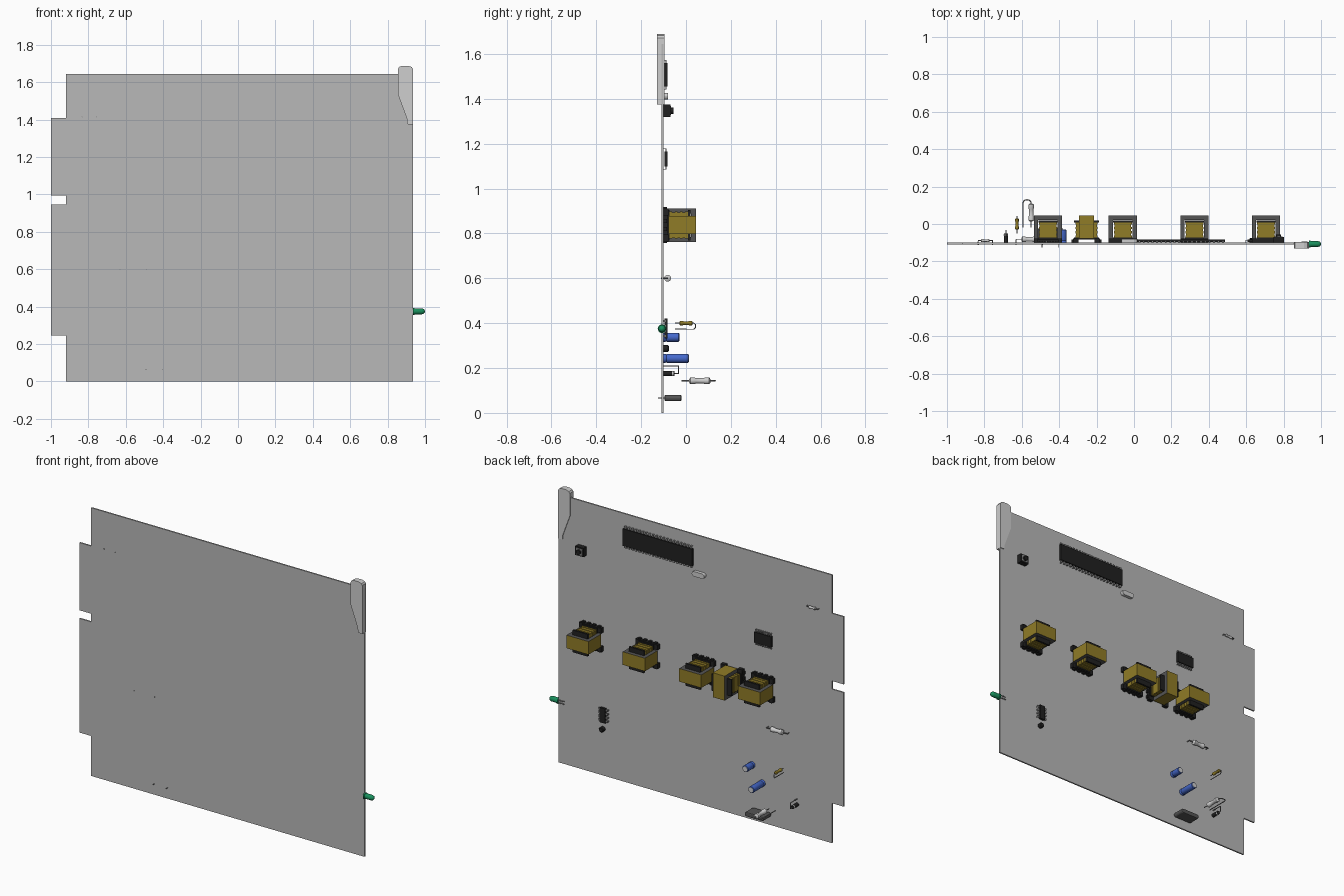
import bpy, bmesh, math
from mathutils import Vector

cube = bpy.data.objects.get("Cube")
if cube:
    bpy.data.objects.remove(cube)


def material(name, *rgb):
    m = bpy.data.materials.new(name)
    m.use_nodes = True
    m.diffuse_color = (*rgb, 1)
    m.node_tree.nodes["Principled BSDF"].inputs["Base Color"].default_value = (*rgb, 1)
    return m


BOARD = material("board grey", .48, .48, .48)
LIGHT = material("light grey", .62, .62, .62)
STEEL = material("lead steel", .25, .25, .25)
DARK = material("dark grey", .09, .09, .09)
BLACK = material("plastic black", .015, .015, .015)
GOLD = material("winding gold", .28, .20, .02)
BLUE = material("sleeve blue", .06, .14, .60)
GREEN = material("lens green", .01, .28, .11)
BACK = -.1  # component face of the board


def finish(bm, name, *mats, smooth=False):
    bmesh.ops.recalc_face_normals(bm, faces=bm.faces)
    me = bpy.data.meshes.new(name)
    bm.to_mesh(me)
    bm.free()
    for m in mats:
        me.materials.append(m)
    ob = bpy.data.objects.new(name, me)
    bpy.context.collection.objects.link(ob)
    if smooth:
        bpy.ops.object.select_all(action='DESELECT')
        ob.select_set(True)
        bpy.context.view_layer.objects.active = ob
        bpy.ops.object.shade_smooth_by_angle(angle=math.radians(40))
    return ob


def add_box(bm, x, y, z, mat=0):
    """Box from three (low, high) ranges."""
    vs = bmesh.ops.create_cube(bm, size=1)["verts"]
    for v in vs:
        v.co = [(a + b) / 2 + c * (b - a) for c, (a, b) in zip(v.co, (x, y, z))]
    for f in {f for v in vs for f in v.link_faces}:
        f.material_index = mat


def box(name, mat, x, y, z):
    bm = bmesh.new()
    add_box(bm, x, y, z)
    return finish(bm, name, mat)


def plate(name, mat, outline, y0, y1):
    """Outline in x, z pushed along y."""
    bm = bmesh.new()
    face = bm.faces.new([bm.verts.new((x, y0, z)) for x, z in outline])
    out = bmesh.ops.extrude_face_region(bm, geom=[face])["geom"]
    bmesh.ops.translate(bm, vec=(0, y1 - y0, 0), verts=[v for v in out if isinstance(v, bmesh.types.BMVert)])
    return finish(bm, name, mat)


def turned(name, mat, profile, start, axis, sides=20):
    """Solid of revolution; profile is (distance along axis, radius)."""
    bm = bmesh.new()
    rot = Vector((0, 0, 1)).rotation_difference(Vector(axis))
    rings = []
    for d, r in profile:
        rings.append([bm.verts.new(Vector(start) + rot @ Vector(
            (r * math.cos(k * math.tau / sides), r * math.sin(k * math.tau / sides), d))) for k in range(sides)])
    for a, b in zip(rings, rings[1:]):
        for k in range(sides):
            bm.faces.new((a[k], a[k - 1], b[k - 1], b[k]))
    bm.faces.new(rings[0])
    bm.faces.new(rings[-1])
    return finish(bm, name, mat, smooth=True)


def wire(name, points, r=.003):
    cu = bpy.data.curves.new(name, 'CURVE')
    cu.dimensions = '3D'
    cu.bevel_depth, cu.bevel_resolution, cu.use_fill_caps = r, 1, True
    sp = cu.splines.new('POLY')
    sp.points.add(len(points) - 1)
    for p, co in zip(sp.points, points):
        p.co = (*co, 1)
    cu.materials.append(STEEL)
    bpy.context.collection.objects.link(bpy.data.objects.new(name, cu))


def dumbbell(length, r):
    return [(0, r * .5), (length * .06, r), (length * .25, r), (length * .32, r * .8),
            (length * .68, r * .8), (length * .75, r), (length * .94, r), (length, r * .5)]


def stadium(cx, cz, w, h, n=8):
    pts = []
    for side in (1, -1):
        for k in range(n + 1):
            a = -math.pi / 2 + math.pi * k / n
            pts.append((cx + side * ((w - h) / 2 + h / 2 * math.cos(a)), cz + side * h / 2 * math.sin(a)))
    return pts


# Board with edge tabs, and the ejector handle
plate("circuit_board", BOARD, [(-.92, 0), (.935, 0), (.935, 1.645), (-.92, 1.645), (-.92, 1.41), (-1, 1.41),
      (-1, .995), (-.92, .995), (-.92, .945), (-1, .945), (-1, .245), (-.92, .245)], -.109, BACK)
plate("ejector_handle", LIGHT, [(.905, 1.38), (.91, 1.375), (.935, 1.375), (.935, 1.672), (.928, 1.682), (.91, 1.688),
      (.88, 1.688), (.862, 1.682), (.855, 1.672), (.855, 1.535), (.903, 1.405)], -.13, -.095)


# Transformers: three-legged core, bobbin flanges, coil and pin rails
def transformer(name, cx, cz, turn=False):
    bm = bmesh.new()
    for x in ((-.075, -.052), (.052, .075)):
        add_box(bm, x, (-.078, .045), (-.04, .04))
    add_box(bm, (-.052, .052), (.022, .045), (-.04, .04))
    bm.normal_update()
    for f in bm.faces:
        f.material_index = 1 if abs(f.normal.z) > .9 else 0
    for y in ((-.083, -.073), (.008, .02)):
        add_box(bm, (-.051, .051), y, (-.068, .068), 2)
    for i in range(7):  # stacked winding layers
        y, e = -.073 + i * .0116, .003 * (i % 2)
        add_box(bm, (-.048 + e, .048 - e), (y, y + .0116), (-.06 + e, .06 - e), 0)
    for s in (-1, 1):
        add_box(bm, (-.075, .075), (BACK, -.078), sorted((s * .042, s * .073)), 2)
        for i in range(4):
            x = -.054 + i * .036
            add_box(bm, (x - .009, x + .009), (BACK, -.084), sorted((s * .073, s * .08)), 2)
    ob = finish(bm, name, GOLD, DARK, BLACK)
    ob.location = (cx, 0, cz)
    if turn:
        ob.rotation_euler.y = math.pi / 2


for i, x in enumerate((.705, .323, -.06, -.46)):
    transformer(f"transformer_{i + 1}", x, .837)
transformer("transformer_turned", -.254, .837, True)


# Chips with two rows of bent legs
def chip(name, cx, cz, length, width, count, upright=False):
    bm = bmesh.new()
    add_box(bm, (-length / 2, length / 2), (BACK + .004, -.082), (-width / 2, width / 2), 0)
    step = length / count
    for i in range(count):
        x = -length / 2 + step * (i + .5)
        for s in (-1, 1):
            z = s * width / 2
            add_box(bm, (x - step * .28, x + step * .28), (-.092, -.088), sorted((z, z + s * .014)), 1)
            add_box(bm, (x - step * .2, x + step * .2), (BACK, -.088), sorted((z + s * .011, z + s * .014)), 1)
    ob = finish(bm, name, BLACK, STEEL)
    ob.location = (cx, 0, cz)
    if upright:
        ob.rotation_euler.y = math.pi / 2


chip("processor_chip", .252, 1.507, .47, .105, 20)
chip("logic_chip", -.462, 1.132, .115, .066, 8)
chip("driver_chip", .625, .376, .09, .036, 4, True)

# Push button
box("button_body", BLACK, (.745, .801), (BACK, -.07), (1.32, 1.374))
box("button_plate", STEEL, (.752, .794), (-.07, -.067), (1.327, 1.367))
turned("button_knob", BLACK, [(0, .014), (.014, .014)], (.773, -.07, 1.347), (0, 1, 0))

# Low crystal can and small black sensor
plate("crystal_can", LIGHT, stadium(-.025, 1.412, .085, .03), BACK, -.08)
turned("round_sensor", BLACK, [(0, .015), (.02, .015), (.024, .011)], (.632, BACK, .287), (0, 1, 0))

# Flat-lying axial parts
for name, x, z, body, r, reach in (("upper_resistor", -.795, 1.415, .046, .008, .038),
                                   ("middle_resistor", -.56, .6, .085, .015, .07)):
    y = BACK + r + .003
    turned(name, LIGHT, dumbbell(body, r), (x - body / 2, y, z), (1, 0, 0))
    wire(name + "_lead", [(x - reach, -.112, z), (x - reach, y, z), (x + reach, y, z), (x + reach, -.112, z)])

# Electrolytic capacitors
for name, x, z, top in (("short_capacitor", -.38, .337, -.03), ("tall_capacitor", -.449, .243, .012)):
    h = top - BACK
    turned(name, BLUE, [(0, .02), (.008, .02), (.012, .018), (.016, .02), (h - .003, .02), (h, .017)], (x, BACK, z), (0, 1, 0))
    turned(name + "_top", LIGHT, [(0, .016), (.002, .016)], (x, top - .001, z), (0, 1, 0))

# Standing resistors with hooked leads
turned("gold_resistor", GOLD, dumbbell(.06, .01), (-.626, -.03, .4), (0, 1, 0))
wire("gold_resistor_lead", [(-.626, -.05, .4), (-.626, .035, .4), (-.626, .042, .394), (-.626, .042, .38),
                            (-.626, .035, .373), (-.626, -.05, .373)], .0025)
turned("white_resistor", LIGHT, dumbbell(.095, .015), (-.55, .014, .143), (0, 1, 0))
wire("white_resistor_lead", [(-.55, -.02, .143), (-.55, .115, .143), (-.557, .126, .143), (-.572, .13, .143),
                             (-.587, .126, .143), (-.593, .115, .143), (-.593, -.02, .143)])

# Standing diode with band, and its hooked lead
turned("diode", BLACK, [(0, .011), (.048, .011)], (-.685, BACK, .175), (0, 1, 0))
turned("diode_band", LIGHT, [(0, .0115), (.007, .0115)], (-.685, -.062, .175), (0, 1, 0))
wire("diode_lead", [(-.685, -.06, .175), (-.685, -.034, .175), (-.685, -.034, .209), (-.685, BACK, .209)])

# Tall dark crystal, legs passing through the board
crystal = plate("dark_crystal", DARK, stadium(-.447, .066, .13, .028), -.096, -.02)
bev = crystal.modifiers.new("soft edge", 'BEVEL')
bev.width, bev.segments, bev.limit_method, bev.angle_limit = .006, 2, 'ANGLE', 1
for s in (-1, 1):
    wire(f"crystal_leg_{s + 2}", [(-.447 + s * .045, -.125, .066), (-.447 + s * .045, -.09, .066)], .002)

# Indicator lamp on the edge
turned("indicator_lamp", GREEN, [(0, .019), (.008, .019), (.009, .016), (.048, .016), (.058, .0125), (.063, .007), (.065, .001)],
       (.935, -.107, .375), (1, 0, 0))
for z in (.367, .383):
    wire("lamp_lead", [(.936, -.1, z), (.925, -.097, z), (.895, -.097, z)])
